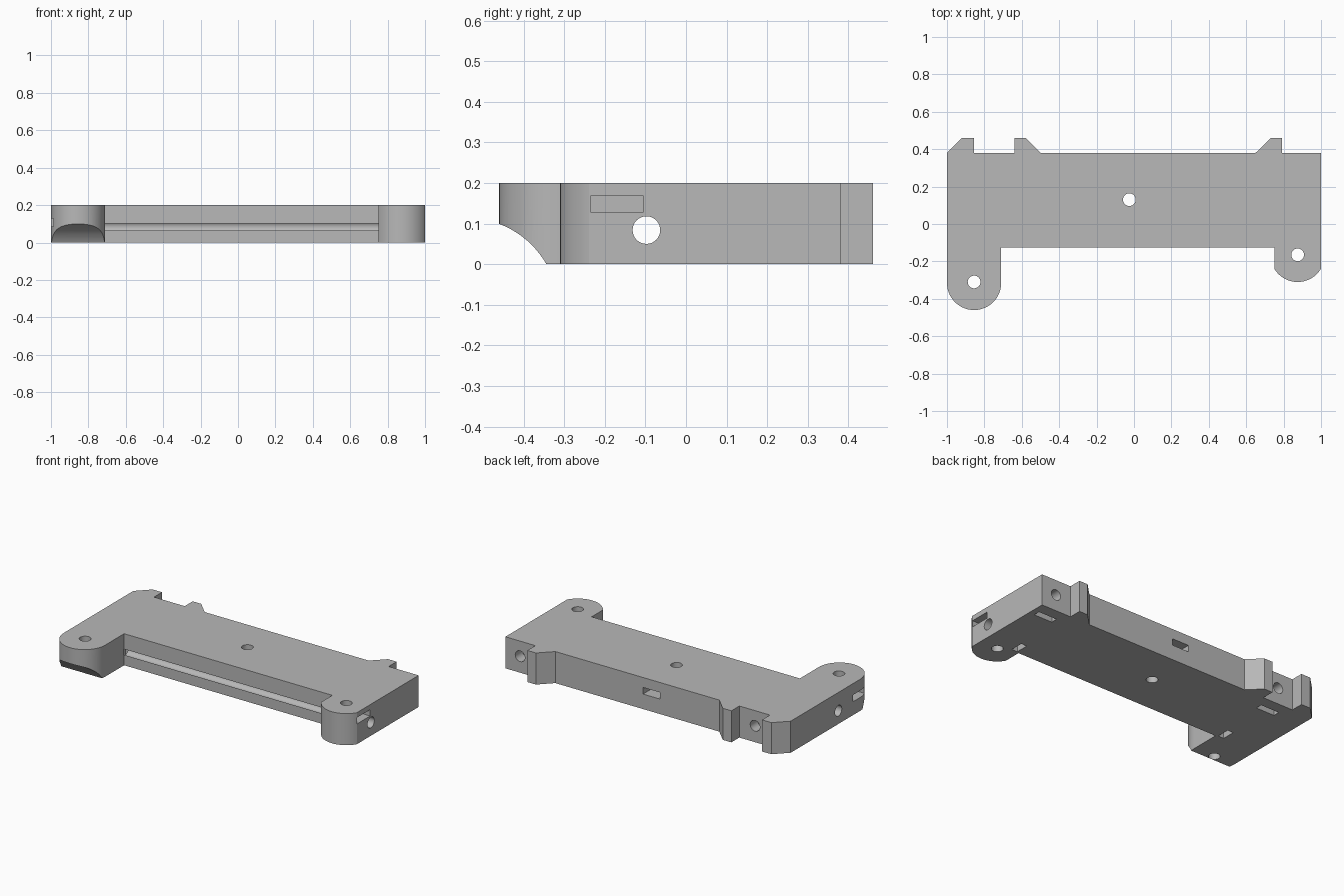
import bpy, bmesh, math
from mathutils import Matrix, Vector

if "Cube" in bpy.data.objects:
    bpy.data.objects.remove(bpy.data.objects["Cube"], do_unlink=True)

H = 0.2          # plate thickness
FRONT = -0.126   # front edge of the plate
BACK = 0.38      # back edge of the plate
R = 0.034        # bolt hole radius

grey = bpy.data.materials.new("mid grey")
grey.use_nodes = True
grey.diffuse_color = (0.48, 0.48, 0.48, 1)
grey.node_tree.nodes["Principled BSDF"].inputs["Base Color"].default_value = (0.48, 0.48, 0.48, 1)


def add_object(name, bm):
    bmesh.ops.recalc_face_normals(bm, faces=bm.faces)
    mesh = bpy.data.meshes.new(name)
    bm.to_mesh(mesh)
    bm.free()
    mesh.materials.append(grey)
    obj = bpy.data.objects.new(name, mesh)
    bpy.context.collection.objects.link(obj)
    return obj


def arc(cx, cy, r, x0, x1, steps=28):
    """Points of a rounded arm end, below its centre, from x0 to x1."""
    a0 = -math.acos(max(-1, min(1, (x0 - cx) / r)))
    a1 = -math.acos(max(-1, min(1, (x1 - cx) / r)))
    angles = [a0 + (a1 - a0) * i / steps for i in range(steps + 1)]
    return [(cx + r * math.cos(a), cy + r * math.sin(a)) for a in angles]


# Plate outline: two rounded arms in front, three hooked tabs behind
outline = arc(-0.855, -0.315, 0.145, -1, -0.71)
outline += [(-0.71, FRONT), (0.75, FRONT)]
outline += arc(0.875, -0.165, 0.145, 0.75, 1)
outline += [(1, BACK), (0.79, BACK), (0.79, 0.46), (0.73, 0.46), (0.65, BACK),
            (-0.5, BACK), (-0.58, 0.46), (-0.64, 0.46), (-0.64, BACK),
            (-0.855, BACK), (-0.855, 0.46), (-0.92, 0.46), (-1, BACK)]
bm = bmesh.new()
face = bm.faces.new([bm.verts.new((x, y, 0)) for x, y in outline])
top = bmesh.ops.extrude_face_region(bm, geom=[face])["geom"]
bmesh.ops.translate(bm, vec=(0, 0, H), verts=[v for v in top if isinstance(v, bmesh.types.BMVert)])
plate = add_object("mounting_plate", bm)


def cut(cutter):
    """Subtract a cutter from the plate and discard it."""
    cutter.hide_render = True
    mod = plate.modifiers.new("cut", 'BOOLEAN')
    mod.operation = 'DIFFERENCE'
    mod.solver = 'EXACT'
    mod.object = cutter
    deps = bpy.context.evaluated_depsgraph_get()
    mesh = bpy.data.meshes.new_from_object(plate.evaluated_get(deps))
    plate.modifiers.clear()
    plate.data = mesh
    bpy.data.objects.remove(cutter, do_unlink=True)


def cut_hole(a, b, r=R, segments=32):
    a, b = Vector(a), Vector(b)
    turn = (b - a).to_track_quat('Z', 'Y').to_matrix().to_4x4()
    bm = bmesh.new()
    bmesh.ops.create_cone(bm, cap_ends=True, segments=segments, radius1=r, radius2=r,
                          depth=(b - a).length, matrix=Matrix.Translation((a + b) / 2) @ turn)
    cut(add_object("hole_cutter", bm))


def cut_slot(lo, hi):
    lo, hi = Vector(lo), Vector(hi)
    bm = bmesh.new()
    bmesh.ops.create_cube(bm, size=1, matrix=Matrix.Translation((lo + hi) / 2)
                          @ Matrix.Diagonal((*(hi - lo), 1)))
    cut(add_object("slot_cutter", bm))


# Curved scoop under the long arm
cut_hole((-1.1, -0.54, -0.112), (-0.6, -0.54, -0.112), r=0.226, segments=96)

# Vertical bolt holes
for x, y in [(-0.855, -0.31), (-0.025, 0.13), (0.875, -0.165)]:
    cut_hole((x, y, -0.1), (x, y, 0.3))

# Lengthwise rod hole that just breaks through the front edge
cut_hole((-1.1, -0.0975, 0.084), (1.1, -0.0975, 0.084))

# Back bolt holes, with nut slots opening underneath
for x in (0.897, -0.75):
    cut_hole((x, 0.2, 0.104), (x, 0.5, 0.104))
    cut_slot((x - 0.065, 0.265, -0.1), (x + 0.065, 0.307, 0.165))

# Nut slots for the lengthwise hole
for x in (0.786, -0.744):
    cut_slot((x - 0.02, -0.118, -0.1), (x + 0.02, -0.035, 0.145))

# Nut slots for the vertical holes, open at the sides and the back
cut_slot((0.81, -0.235, 0.128), (1.1, -0.105, 0.168))
cut_slot((-1.1, -0.375, 0.085), (-0.79, -0.245, 0.128))
cut_slot((-0.085, 0.065, 0.095), (0.035, 0.5, 0.137))

# Smooth the round walls, keep the edges sharp
bpy.ops.object.select_all(action='DESELECT')
plate.select_set(True)
bpy.context.view_layer.objects.active = plate
bpy.ops.object.shade_smooth_by_angle(angle=math.radians(30))
